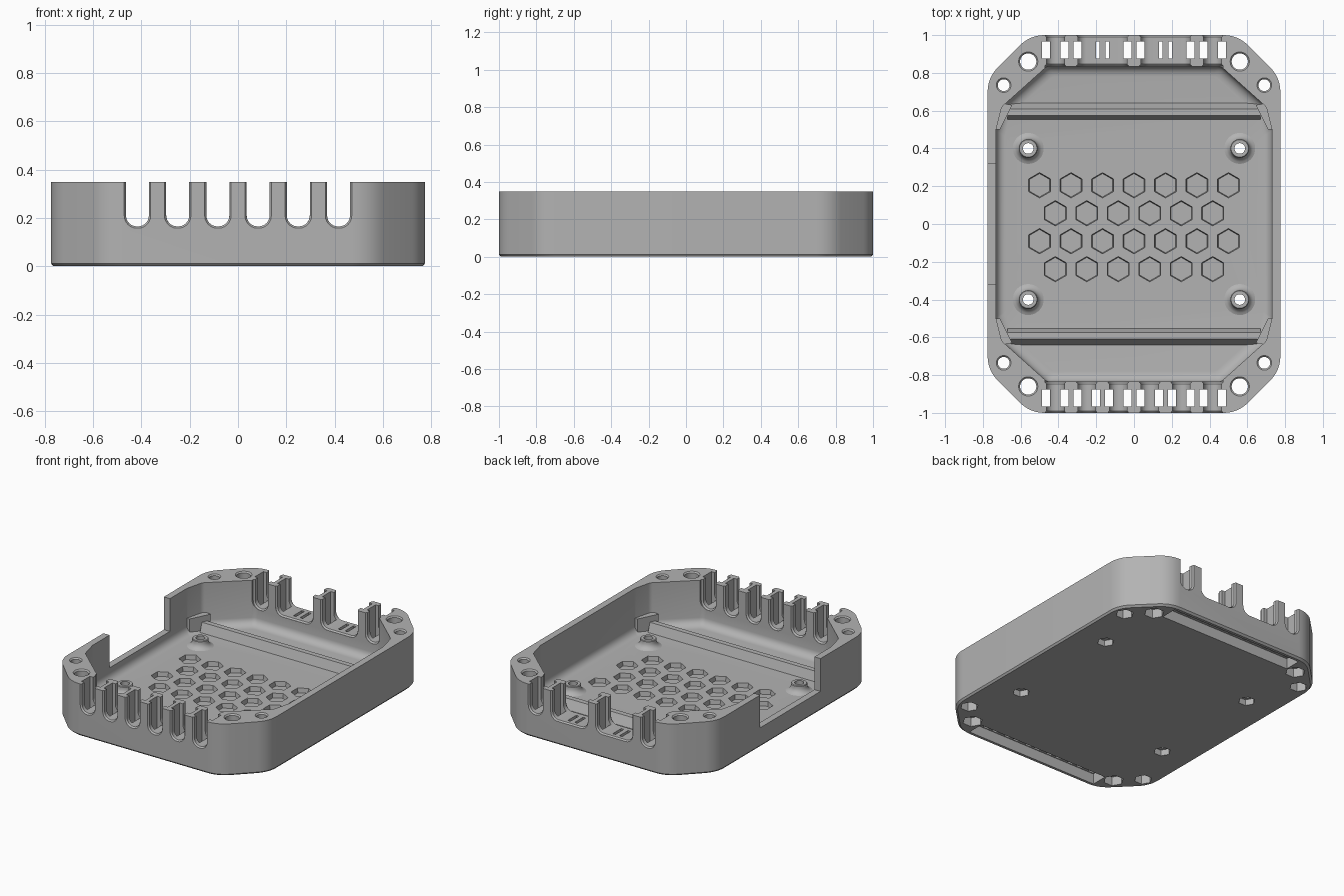
import bpy, bmesh, math
from mathutils import Vector

cube = bpy.data.objects.get("Cube")
if cube:
    bpy.data.objects.remove(cube, do_unlink=True)

grey = bpy.data.materials.new("matte grey")
grey.use_nodes = True
grey.diffuse_color = (0.45, 0.45, 0.45, 1)
grey.node_tree.nodes["Principled BSDF"].inputs["Base Color"].default_value = (0.45, 0.45, 0.45, 1)

SIDES = (-1, 1)
HEIGHT, FLOOR, PITCH = 0.35, 0.05, 1 / 6


# Helpers
def rounded(corners, r, n=6):
    """Round every corner of a 2D polygon with a tangent arc."""
    out = []
    for i, c in enumerate(corners):
        c = Vector(c)
        a = (Vector(corners[i - 1]) - c).normalized()
        b = (Vector(corners[(i + 1) % len(corners)]) - c).normalized()
        half = math.acos(max(-1, min(1, a.dot(b)))) / 2
        centre = c + (a + b).normalized() * (r / math.sin(half))
        start = c + a * (r / math.tan(half)) - centre
        end = c + b * (r / math.tan(half)) - centre
        first = math.atan2(start.y, start.x)
        sweep = math.remainder(math.atan2(end.y, end.x) - first, math.tau)
        for k in range(n + 1):
            t = first + sweep * k / n
            out.append((centre.x + r * math.cos(t), centre.y + r * math.sin(t)))
    return out


def octagon(quarter):
    """Mirror a corner chain, listed from the end towards the side, to all corners."""
    back = quarter[::-1]
    return (back + [(-x, y) for x, y in quarter] +
            [(-x, -y) for x, y in back] + [(x, -y) for x, y in quarter])


def ring(x, y, r, n=32, turn=0.0):
    return [(x + r * math.cos(turn + math.tau * i / n),
             y + r * math.sin(turn + math.tau * i / n)) for i in range(n)]


def box(x0, x1, y0, y1):
    return [(x0, y0), (x1, y0), (x1, y1), (x0, y1)]


def scaled(points, s):
    return [(x * s, y * s) for x, y in points]


def build(name, solids, axis="z"):
    """Each solid is a list of (outline, level) layers lofted along the axis."""
    bm = bmesh.new()
    for layers in solids:
        loops = []
        for outline, h in layers:
            loops.append([bm.verts.new((u, v, h) if axis == "z" else
                                       (u, h, v) if axis == "y" else (h, u, v))
                          for u, v in outline])
        bm.faces.new(loops[0])
        bm.faces.new(loops[-1])
        for lo, hi in zip(loops, loops[1:]):
            for i in range(len(lo)):
                bm.faces.new((lo[i - 1], lo[i], hi[i], hi[i - 1]))
    bmesh.ops.recalc_face_normals(bm, faces=bm.faces)
    mesh = bpy.data.meshes.new(name)
    bm.to_mesh(mesh)
    bm.free()
    mesh.materials.append(grey)
    obj = bpy.data.objects.new(name, mesh)
    bpy.context.collection.objects.link(obj)
    return obj


def cut(targets, solids, axis="z"):
    """Subtract the solids from each target, then discard the cutter."""
    cutter = build("cutter", solids, axis)
    cutter.hide_render = True
    for obj in targets:
        mod = obj.modifiers.new("cut", "BOOLEAN")
        mod.operation, mod.solver, mod.object = "DIFFERENCE", "EXACT", cutter
        bpy.context.view_layer.update()
        graph = bpy.context.evaluated_depsgraph_get()
        mesh = bpy.data.meshes.new_from_object(obj.evaluated_get(graph))
        obj.modifiers.clear()
        obj.data = mesh
    bpy.data.objects.remove(cutter, do_unlink=True)


def prism(outline, z0, z1):
    return [(outline, z0), (outline, z1)]


# Tray body with a small chamfer around the base
outer = rounded(octagon([(0.55, 1.0), (0.775, 0.775)]), 0.18)
tray = build("tray_body", [[(scaled(outer, 0.988), 0), (outer, 0.012), (outer, HEIGHT)]])

# Cavity with a filleted floor edge
inner = rounded(octagon([(0.46, 0.835), (0.7, 0.62), (0.73, 0.5)]), 0.05, 4)
fillet = [(scaled(inner, 1 - 0.065 * (1 - math.sin(a))), FLOOR + 0.05 * (1 - math.cos(a)))
          for a in (math.pi / 2 * k / 5 for k in range(6))]
cut([tray], [fillet + [(inner, 0.5)]])

# Connector opening in the right wall
cut([tray], [prism(box(-0.9, -0.68, -0.32, 0.32), 0.13, 0.6)])

# Hexagonal pockets in the floor
pockets = []
for row in range(4):
    count = 7 - row % 2
    for i in range(count):
        x, y = (i - (count - 1) / 2) * PITCH, 0.205 - row * 0.148
        pockets.append([(ring(x, y, 0.062, 6, math.pi / 6), 0.02),
                        (ring(x, y, 0.067, 6, math.pi / 6), FLOOR),
                        (ring(x, y, 0.069, 6, math.pi / 6), 0.07)])
cut([tray], pockets)


# Cable slots in both end walls, flared at the wall faces
def slot(x, half, side):
    layers = []
    for y, grow in ((0.8, 0.008), (0.836, 0.008), (0.846, 0), (0.99, 0), (1.002, 0.009), (1.1, 0.009)):
        w = half + grow
        layers.append((rounded(box(x - w, x + w, 0.165 - grow, 0.7), 0.045 + grow), y * side))
    return layers


narrow = 0.0475
wide = PITCH - 0.036
front_x = [(i - 2.5) * PITCH for i in range(6)]
front_slots = [(x, narrow) for x in front_x]
back_slots = [(front_x[0], narrow), (-PITCH, wide), (PITCH, wide), (front_x[-1], narrow)]
cut([tray], [slot(x, h, -1) for x, h in front_slots] + [slot(x, h, 1) for x, h in back_slots], "y")

# Tie notches beside each slot, and the tie channel under each end
notches = []
for side, slots in ((-1, front_slots), (1, back_slots)):
    y0, y1 = sorted((0.875 * side, 0.965 * side))
    for x, half in slots:
        for s in SIDES:
            x0, x1 = sorted((x + s * (half - 0.02), x + s * (half + 0.023)))
            notches.append(prism(box(x0, x1, y0, y1), -0.1, 0.6))
            if half == wide:
                c = x + s * 0.025
                notches.append(prism(box(c - 0.01, c + 0.01, y0, y1), -0.1, 0.6))
cut([tray], notches)
cut([tray], [prism(box(-0.492, 0.492, *sorted((0.86 * s, 0.97 * s))), -0.1, 0.07) for s in SIDES])

# Board standoffs with flared feet
corners = [(sx, sy) for sx in SIDES for sy in SIDES]
foot = ((0.06, 0.03), (0.088, 0.048), (0.07, 0.054), (0.058, 0.065), (0.05, 0.08), (0.05, 0.098), (0.046, 0.102))
standoffs = []
for sx, sy in corners:
    name = "standoff_" + ("back_" if sy > 0 else "front_") + ("left" if sx > 0 else "right")
    standoffs.append(build(name, [[(ring(sx * 0.56, sy * 0.4, r), z) for r, z in foot]]))

# Screw holes with hexagonal nut traps below
for px, py, r, trap, depth in ((0.56, 0.86, 0.043, 0.062, 0.06),
                               (0.69, 0.735, 0.031, 0.055, 0.06),
                               (0.56, 0.4, 0.028, 0.052, 0.04)):
    targets = [tray] + (standoffs if py == 0.4 else [])
    cut(targets, [[(ring(sx * px, sy * py, r), -0.1), (ring(sx * px, sy * py, r), HEIGHT - 0.008),
                   (ring(sx * px, sy * py, r + 0.012), HEIGHT + 0.004)] for sx, sy in corners])
    cut(targets, [prism(ring(sx * px, sy * py, trap, 6), -0.1, depth) for sx, sy in corners])

# Raised rails across the floor, with gussets running into the side walls
rails = []
for side, label in ((-1, "front"), (1, "back")):
    section = [(side * y, z) for y, z in
               ((0.55, 0.04), (0.575, 0.11), (0.61, 0.11), (0.622, 0.085), (0.645, 0.04))]
    rails.append(build(label + "_rail", [prism(section, -0.67, 0.67)], "x"))
    wings = []
    for s in SIDES:
        plan = [(s * x, side * y) for x, y in ((0.645, 0.63), (0.71, 0.5), (0.745, 0.5), (0.705, 0.64))]
        wings.append(prism(plan, 0.04, 0.15))
    rails.append(build(label + "_rail_gussets", wings))

# Smooth shading on the curved parts
bpy.ops.object.select_all(action="DESELECT")
for obj in [tray] + standoffs + rails:
    obj.select_set(True)
bpy.context.view_layer.objects.active = tray
bpy.ops.object.shade_smooth_by_angle(angle=math.radians(30))
